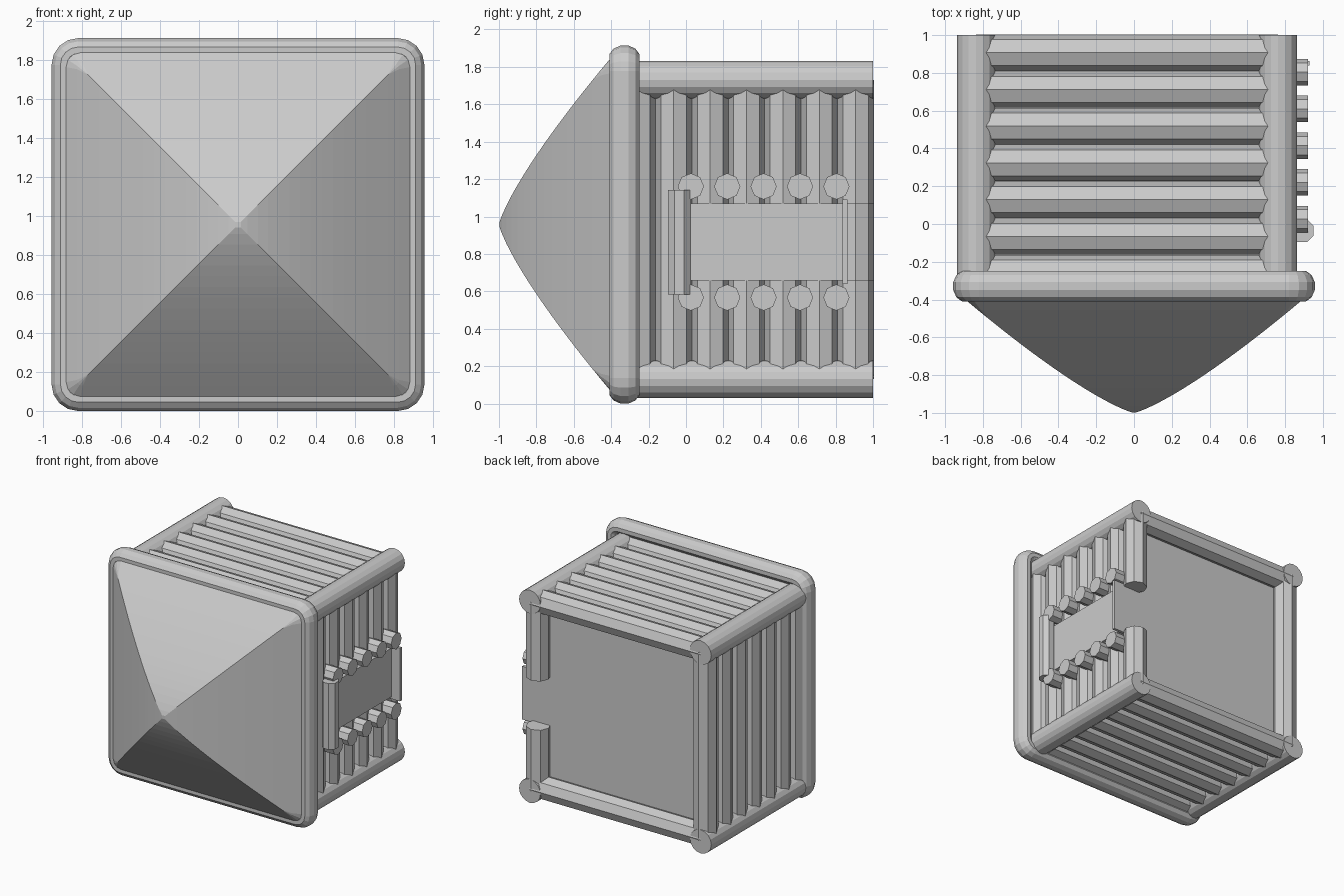
import bpy, bmesh
from math import pi, cos, sin
from mathutils import Matrix, Vector

cube = bpy.data.objects.get("Cube")
if cube:
    bpy.data.objects.remove(cube, do_unlink=True)

grey = bpy.data.materials.new("plain_grey")
grey.use_nodes = True
grey.diffuse_color = (0.6, 0.6, 0.6, 1)
grey.node_tree.nodes["Principled BSDF"].inputs["Base Color"].default_value = (0.6, 0.6, 0.6, 1)

CX, CZ, HALF = -0.037, 0.931, 0.80   # body centre and distance to corner poles
WALL = 0.785                         # distance to the log rows
PITCH, FIRST = 0.1945, -0.26         # log spacing along the body
BACK = 0.862                         # back panel


def finish(name, bm):
    mesh = bpy.data.meshes.new(name)
    bmesh.ops.recalc_face_normals(bm, faces=bm.faces)
    bm.to_mesh(mesh)
    bm.free()
    mesh.materials.append(grey)
    obj = bpy.data.objects.new(name, mesh)
    bpy.context.collection.objects.link(obj)
    return obj


def log(name, a, b, radius, turn=0.0, sides=8):
    """Straight log from a to b along one axis."""
    a, b = Vector(a), Vector(b)
    axis = b - a
    rot = {0: Matrix.Rotation(pi / 2, 4, 'Y'), 1: Matrix.Rotation(-pi / 2, 4, 'X'),
           2: Matrix.Identity(4)}[max(range(3), key=lambda i: abs(axis[i]))]
    bm = bmesh.new()
    bmesh.ops.create_cone(bm, cap_ends=True, segments=sides, radius1=radius, radius2=radius,
                          depth=axis.length,
                          matrix=Matrix.Translation((a + b) / 2) @ rot @ Matrix.Rotation(turn, 4, 'Z'))
    return finish(name, bm)


def box(name, low, high):
    low, high = Vector(low), Vector(high)
    bm = bmesh.new()
    bmesh.ops.create_cube(bm, size=1, matrix=Matrix.Translation((low + high) / 2)
                          @ Matrix.Diagonal((*(high - low), 1)))
    return finish(name, bm)


def rounded_square(half, radius, steps):
    """Points (x, z, corner angle) around a square with rounded corners."""
    inner = half - radius
    for q, (sx, sz) in enumerate(((1, 1), (-1, 1), (-1, -1), (1, -1))):
        for s in range(steps + 1):
            a = (q + s / steps) * pi / 2
            yield sx * inner + radius * cos(a), sz * inner + radius * sin(a), a


def skin(bm, rings, closed):
    """Join consecutive rings of vertices with quads."""
    following = rings[1:] + rings[:1] if closed else rings[1:]
    for r0, r1 in zip(rings, following):
        for k in range(len(r0)):
            n = (k + 1) % len(r0)
            bm.faces.new((r0[k], r0[n], r1[n], r1[k]))


# Inner core
box("core", (CX - 0.75, -0.33, CZ - 0.75), (CX + 0.75, BACK, CZ + 0.75))

# Corner poles
for sx in (-1, 1):
    for sz in (-1, 1):
        x, z = CX + sx * HALF, CZ + sz * HALF
        log("corner_pole", (x, -0.33, z), (x, 1.0, z), 0.1, 0, 16)

# Log rows on roof, floor and both walls; the left wall is cut by the window
WIN_LOW, WIN_HIGH = 0.657, 1.07
for i in range(7):
    y = FIRST + i * PITCH
    for side, name in ((-1, "floor_log"), (1, "roof_log")):
        z = CZ + side * WALL
        log(name, (CX - HALF, y, z), (CX + HALF, y, z), 0.097)
    bottom, top = CZ - HALF, CZ + HALF
    log("right_wall_log", (CX - WALL, y, bottom), (CX - WALL, y, top), 0.097)
    x = CX + WALL
    if i < 2:
        log("left_wall_log", (x, y, bottom), (x, y, top), 0.097)
    else:
        log("left_wall_lower_log", (x, y, bottom), (x, y, WIN_LOW), 0.097)
        log("left_wall_upper_log", (x, y, WIN_HIGH), (x, y, top), 0.097)

# Stubs above and below the window
for i in range(5):
    y = 0.026 + i * PITCH
    for z in (0.567, 1.161):
        log("window_stub", (0.75, y, z), (0.92, y, z), 0.07)

# Window panel and posts
box("window_panel", (0.70, -0.05, WIN_LOW), (0.85, BACK - 0.001, WIN_HIGH))
log("window_front_post", (0.89, -0.035, 0.583), (0.89, -0.035, 1.142), 0.066, pi / 8)
box("window_back_post", (0.72, 0.838, 0.64), (0.93, BACK + 0.001, 1.09))

# Curved four-sided nose whose corners round off towards the rim
MID, BASE, BASE_Y, RINGS = 0.957, 0.885, -0.407, 16
bm = bmesh.new()
rings = []
for i in range(RINGS + 2):
    t = min((max(i, 0.3) / RINGS) ** 1.3, 1)
    half = BASE * t ** 0.8
    y = -1 + (1 + BASE_Y) * t if i <= RINGS else -0.3
    corner = max(half - 0.79, 0) * 0.8
    rings.append([bm.verts.new((x, y, MID + z)) for x, z, a in rounded_square(half, corner, 3)])
skin(bm, rings, False)
bm.faces.new(rings[0])
bm.faces.new(rings[-1])
bmesh.ops.remove_doubles(bm, verts=bm.verts, dist=0.0005)
finish("nose", bm)

# Round rim swept along a square with rounded corners
CENTRE, CORNER, WIDE, DEEP, SIDES = 0.895, 0.075, 0.062, 0.083, 12
bm = bmesh.new()
loops = []
for x, z, a in rounded_square(CENTRE, CORNER, 4):
    loop = []
    for t in range(SIDES):
        b = (t + 0.5) * 2 * pi / SIDES
        out = WIDE * cos(b) / cos(pi / SIDES)
        loop.append(bm.verts.new((x + out * cos(a), -0.329 + DEEP * sin(b), MID + z + out * sin(a))))
    loops.append(loop)
skin(bm, loops, True)
finish("rim", bm)
